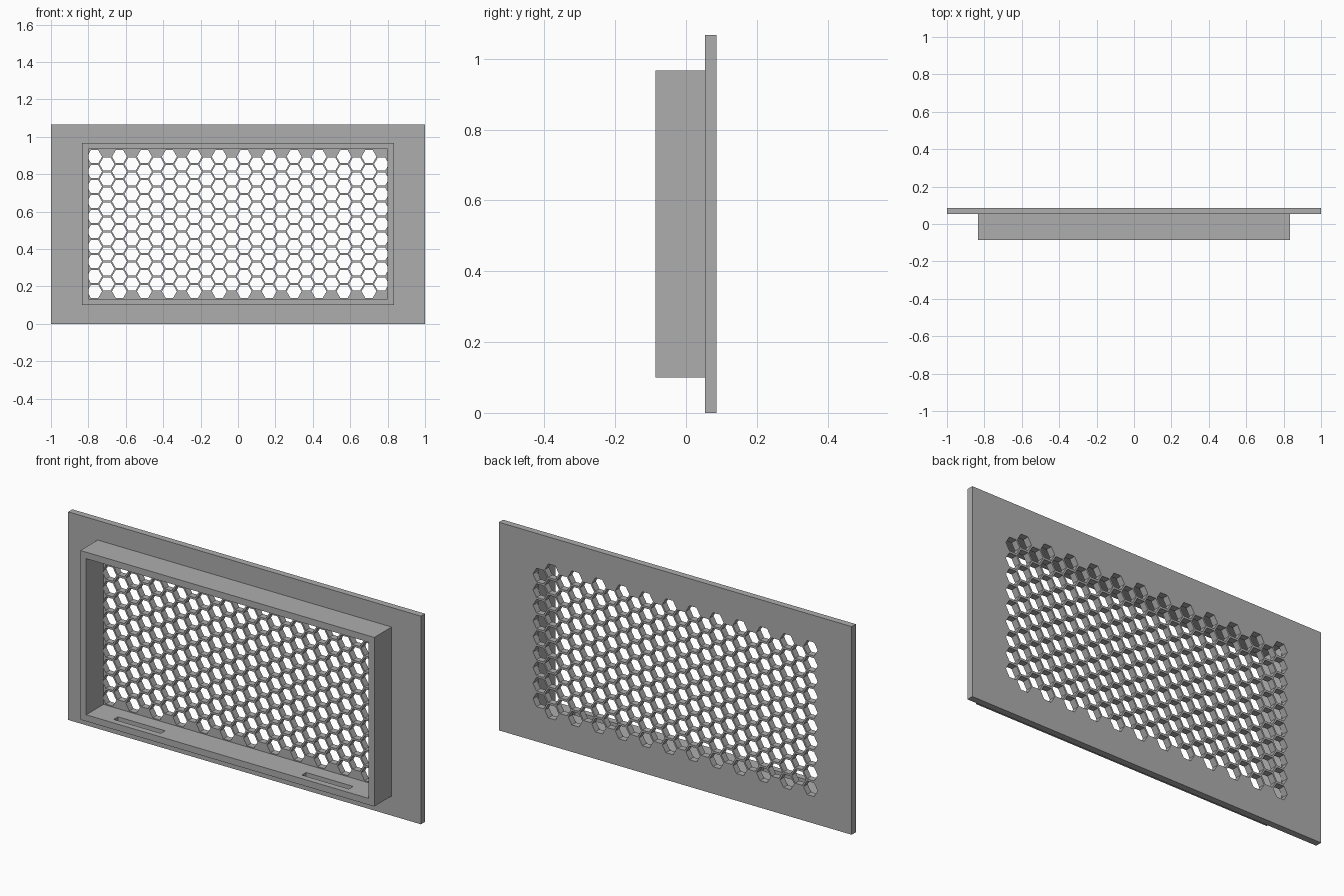
import bpy
import bmesh
from math import cos, sin, pi
from mathutils import Matrix, Vector

if "Cube" in bpy.data.objects:
    bpy.data.objects.remove(bpy.data.objects["Cube"])

WIDTH, HEIGHT = 2.0, 1.0667
FRONT, JOINT, BACK = -0.0867, 0.0533, 0.0867
MID_Z = HEIGHT / 2

# Plain grey for every part
grey = bpy.data.materials.new("plain grey")
grey.use_nodes = True
colour = (0.42, 0.42, 0.42, 1)
grey.diffuse_color = colour
grey.node_tree.nodes["Principled BSDF"].inputs["Base Color"].default_value = colour


def add_box(bm, low, high):
    low, high = Vector(low), Vector(high)
    matrix = Matrix.Translation((low + high) / 2) @ Matrix.Diagonal((*(high - low), 1))
    bmesh.ops.create_cube(bm, size=1, matrix=matrix)


def add_hexagon(bm, x, z, radius, y0, y1):
    ring = [bm.verts.new((x + radius * cos(i * pi / 3), y0, z + radius * sin(i * pi / 3)))
            for i in range(6)]
    face = bm.faces.new(ring)
    extruded = bmesh.ops.extrude_face_region(bm, geom=[face])["geom"]
    moved = [v for v in extruded if isinstance(v, bmesh.types.BMVert)]
    bmesh.ops.translate(bm, verts=moved, vec=(0, y1 - y0, 0))


def finish(bm, name):
    bmesh.ops.recalc_face_normals(bm, faces=bm.faces)
    mesh = bpy.data.meshes.new(name)
    bm.to_mesh(mesh)
    bm.free()
    mesh.materials.append(grey)
    obj = bpy.data.objects.new(name, mesh)
    bpy.context.collection.objects.link(obj)
    return obj


def cut(target, cutter):
    cutter.hide_render = True
    mod = target.modifiers.new("openings", "BOOLEAN")
    mod.operation = "DIFFERENCE"
    mod.solver = "EXACT"
    mod.object = cutter
    bpy.context.view_layer.objects.active = target
    bpy.ops.object.modifier_apply(modifier=mod.name)
    bpy.data.objects.remove(cutter)


# Back plate with its honeycomb of holes
bm = bmesh.new()
add_box(bm, (-WIDTH / 2, JOINT, 0), (WIDTH / 2, BACK, HEIGHT))
plate = finish(bm, "back_plate")

bm = bmesh.new()
columns, step_x, step_z = 24, 0.0667, 0.08
for c in range(columns):
    rows = 10 - c % 2
    for r in range(rows):
        add_hexagon(bm, (c - (columns - 1) / 2) * step_x,
                    MID_Z + (r - (rows - 1) / 2) * step_z,
                    0.04, JOINT - 0.05, BACK + 0.05)
cut(plate, finish(bm, "honeycomb_cutter"))

# Rectangular duct collar in front of the plate
bm = bmesh.new()
add_box(bm, (-0.8333, FRONT, 0.1), (0.8333, JOINT, HEIGHT - 0.1))
collar = finish(bm, "front_collar")

bm = bmesh.new()
add_box(bm, (-0.8, FRONT - 0.1, 0.1333), (0.8, JOINT + 0.1, HEIGHT - 0.1333))
cut(collar, finish(bm, "collar_opening_cutter"))

# Pair of slots through the collar floor
bm = bmesh.new()
for x in (-0.5333, 0.5333):
    add_box(bm, (x - 0.1333, -0.0545, 0.05), (x + 0.1333, -0.02, 0.2))
cut(collar, finish(bm, "slot_cutter"))
